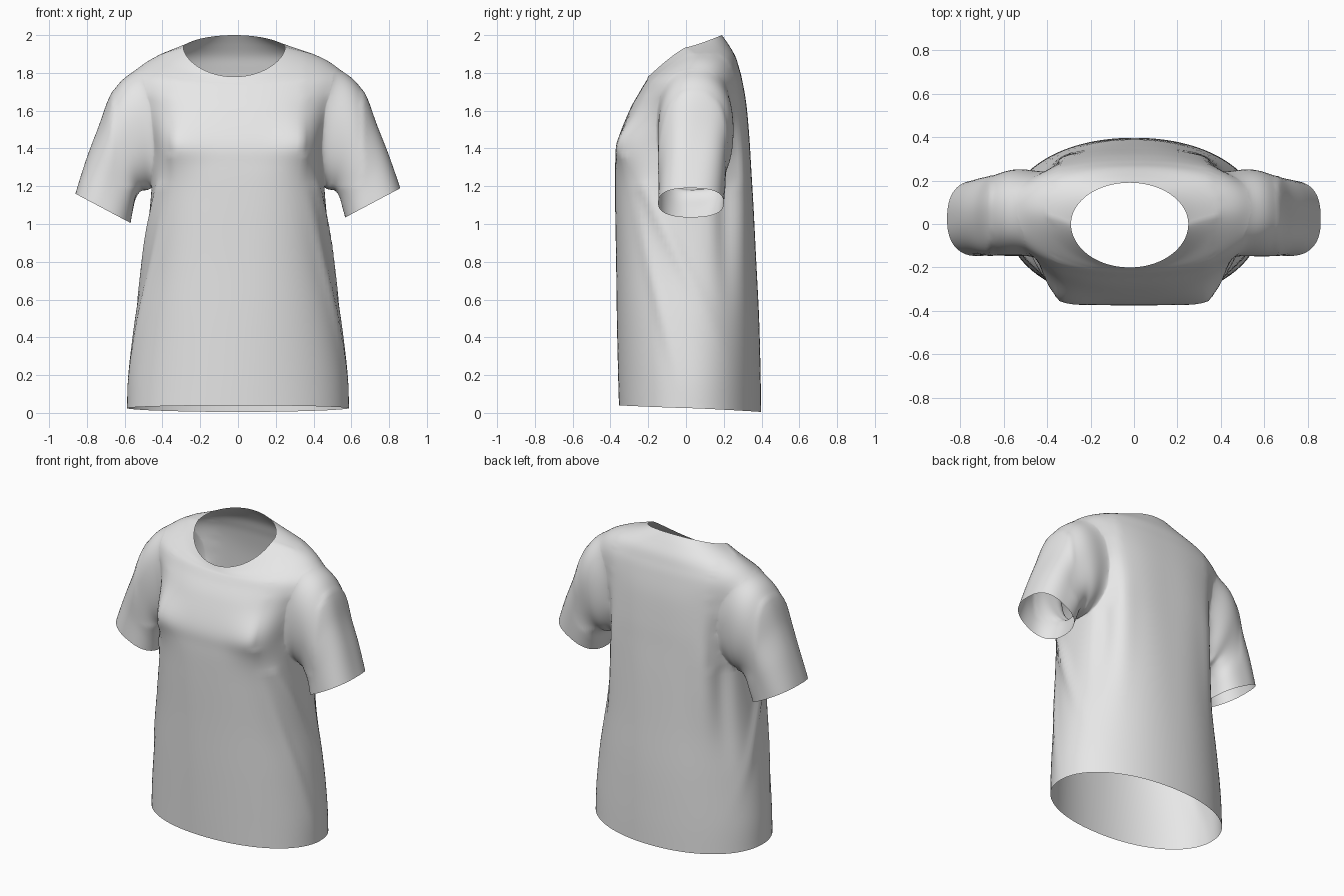
import bpy, bmesh, math
from mathutils import Vector

cube = bpy.data.objects.get("Cube")
if cube:
    bpy.data.objects.remove(cube, do_unlink=True)


def make_material(name, value):
    mat = bpy.data.materials.new(name)
    mat.use_nodes = True
    colour = (value, value, value, 1)
    mat.diffuse_color = colour
    mat.node_tree.nodes["Principled BSDF"].inputs["Base Color"].default_value = colour
    return mat


cloth = make_material("light grey cloth", 0.8)
cap_marker = bpy.data.materials.new("temporary cap")


def bump(value, centre, width):
    return math.exp(-((value - centre) / width) ** 2)


def spline(keys, steps):
    """Smooth interpolation through key rows."""
    rows = []
    for i in range(len(keys) - 1):
        a, b = keys[max(i - 1, 0)], keys[i]
        c, d = keys[i + 1], keys[min(i + 2, len(keys) - 1)]
        for k in range(steps):
            t = k / steps
            rows.append([q + 0.5 * t * (r - p + t * (2 * p - 5 * q + 4 * r - s
                         + t * (3 * (q - r) + s - p)))
                         for p, q, r, s in zip(a, b, c, d)])
    return rows + [list(keys[-1])]


def squircle(angle, n):
    c, s = math.cos(angle), math.sin(angle)
    r = (abs(c) ** n + abs(s) ** n) ** (-1 / n)
    return c * r, s * r


def loft(name, keys, point, segments, steps):
    """Closed tube through rings, with marked end caps."""
    bm = bmesh.new()
    rows = spline(keys, steps)
    rings = []
    for j, row in enumerate(rows):
        t = j / (len(rows) - 1)
        rings.append([bm.verts.new(point(row, math.tau * i / segments, t))
                      for i in range(segments)])
    for low, high in zip(rings, rings[1:]):
        for i in range(segments):
            k = (i + 1) % segments
            bm.faces.new((low[i], low[k], high[k], high[i]))
    for ring in (rings[0], rings[-1]):
        middle = bm.verts.new(sum((v.co for v in ring), Vector()) / segments)
        for i in range(segments):
            bm.faces.new((ring[i], ring[(i + 1) % segments], middle)).material_index = 1
    bmesh.ops.recalc_face_normals(bm, faces=bm.faces)
    mesh = bpy.data.meshes.new(name)
    bm.to_mesh(mesh)
    bm.free()
    mesh.materials.append(cloth)
    mesh.materials.append(cap_marker)
    obj = bpy.data.objects.new(name, mesh)
    bpy.context.collection.objects.link(obj)
    return obj


# Torso rings: front z, side z, back z, half width, front y, side y, back y, squareness, centre x
torso_keys = [
    (.04, .025, .005, .587, -.355, .02, .397, 2.1, 0),
    (.22, .21, .2, .58, -.36, .02, .395, 2.1, 0),
    (.5, .5, .5, .545, -.366, .01, .387, 2.2, 0),
    (.8, .8, .8, .497, -.37, 0, .372, 2.4, 0),
    (1.1, 1.1, 1.1, .465, -.375, 0, .357, 2.7, 0),
    (1.3, 1.3, 1.3, .452, -.375, 0, .345, 3, 0),
    (1.43, 1.44, 1.45, .45, -.365, 0, .336, 3.1, 0),
    (1.6, 1.61, 1.63, .49, -.3, .03, .32, 2.8, 0),
    (1.7, 1.74, 1.76, .555, -.245, .05, .298, 2.5, 0),
    (1.735, 1.815, 1.83, .54, -.225, .05, .28, 2.4, 0),
    (1.75, 1.875, 1.89, .46, -.215, .05, .26, 2.3, 0),
    (1.765, 1.912, 1.95, .36, -.207, .03, .225, 2.1, -.01),
    (1.78, 1.935, 2.0, .27, -.2, 0, .19, 2, -.02),
]


def torso_point(row, angle, t):
    zf, zs, zb, width, yf, ys, yb, square, cx = row
    c, s = squircle(angle, square)
    lift = abs(math.sin(angle)) ** 1.2
    z = zs + ((zf if s < 0 else zb) - zs) * lift
    turn = math.acos(-math.sin(angle) * .9999)  # 0 at the front, pi at the back
    # Bust points, diagonal drag folds and vertical back folds
    fold = .09 * bump(turn, .68, .24) * bump(z, 1.43, .12)
    fold += .035 * bump(turn, .75 + 1.25 * (1.4 - z), .1) * bump(z, .95, .35)
    fold += .025 * bump(turn, .8 + .6 * (1.2 - z), .09) * bump(z, .7, .4)
    fold += .03 * bump(turn, 2.45, .13) * bump(z, 1.15, .45)
    fold -= .05 * bump(turn, 2.15, .14) * bump(z, 1.1, .4)
    c, s = c * (1 + fold), s * (1 + fold)
    return cx + width * c, ys + abs(s) * ((yb if s > 0 else yf) - ys), z


# Sleeve rings: outer x, outer z, inner x, inner z, front y, back y
sleeve_keys = [
    (.30, 1.76, .28, 1.34, -.1, .2),
    (.48, 1.825, .41, 1.23, -.145, .245),
    (.60, 1.782, .47, 1.185, -.15, .255),
    (.675, 1.68, .515, 1.175, -.15, .24),
    (.735, 1.52, .54, 1.14, -.147, .22),
    (.80, 1.36, .555, 1.085, -.142, .21),
    (.86, 1.19, .568, 1.035, -.147, .20),
]


def sleeve_point(side):
    def point(row, angle, t):
        xo, zo, xi, zi, yf, yb = row
        c, s = squircle(angle, 2.5)
        # Long soft folds running down the sleeve
        ripple = 1 + .025 * math.sin(5 * angle + 3 * t + side) * bump(t, .65, .25)
        c, s = c * ripple, s * ripple
        x = (xo + xi) / 2 + c * (xo - xi) / 2
        y = (yf + yb) / 2 + s * (yb - yf) / 2
        z = (zo + zi) / 2 + c * (zo - zi) / 2
        if side < 0:
            z -= .03 * t ** 4
        return side * x, y, z
    return point


shirt = loft("shirt", torso_keys, torso_point, 112, 7)
sleeves = [loft(name, sleeve_keys, sleeve_point(side), 64, 7)
           for name, side in (("left_sleeve", 1), ("right_sleeve", -1))]

# Join the sleeves to the torso as one surface
for sleeve in sleeves:
    sleeve.hide_render = True
    mod = shirt.modifiers.new("join " + sleeve.name, "BOOLEAN")
    mod.operation, mod.solver, mod.object = "UNION", "EXACT", sleeve
graph = bpy.context.evaluated_depsgraph_get()
joined = bpy.data.meshes.new_from_object(shirt.evaluated_get(graph))
shirt.modifiers.clear()
shirt.data = joined
for sleeve in sleeves:
    bpy.data.objects.remove(sleeve, do_unlink=True)

# Open the neck, hem and cuffs, then soften the armholes
bm = bmesh.new()
bm.from_mesh(joined)
caps = [f for f in bm.faces if f.material_index == 1]
bmesh.ops.delete(bm, geom=caps, context="FACES")
bmesh.ops.triangulate(bm, faces=[f for f in bm.faces if len(f.verts) > 4])
armhole = [v for v in bm.verts if not v.is_boundary
           and .36 < abs(v.co.x) < .66 and 1.2 < v.co.z < 1.9]
for _ in range(20):
    bmesh.ops.smooth_vert(bm, verts=armhole, factor=.5,
                          use_axis_x=True, use_axis_y=True, use_axis_z=True)
bm.to_mesh(joined)
bm.free()
while len(joined.materials) > 1:
    joined.materials.pop(index=len(joined.materials) - 1)
bpy.data.materials.remove(cap_marker)

bpy.ops.object.select_all(action="DESELECT")
shirt.select_set(True)
bpy.context.view_layer.objects.active = shirt
bpy.ops.object.shade_smooth_by_angle(angle=math.radians(60))
